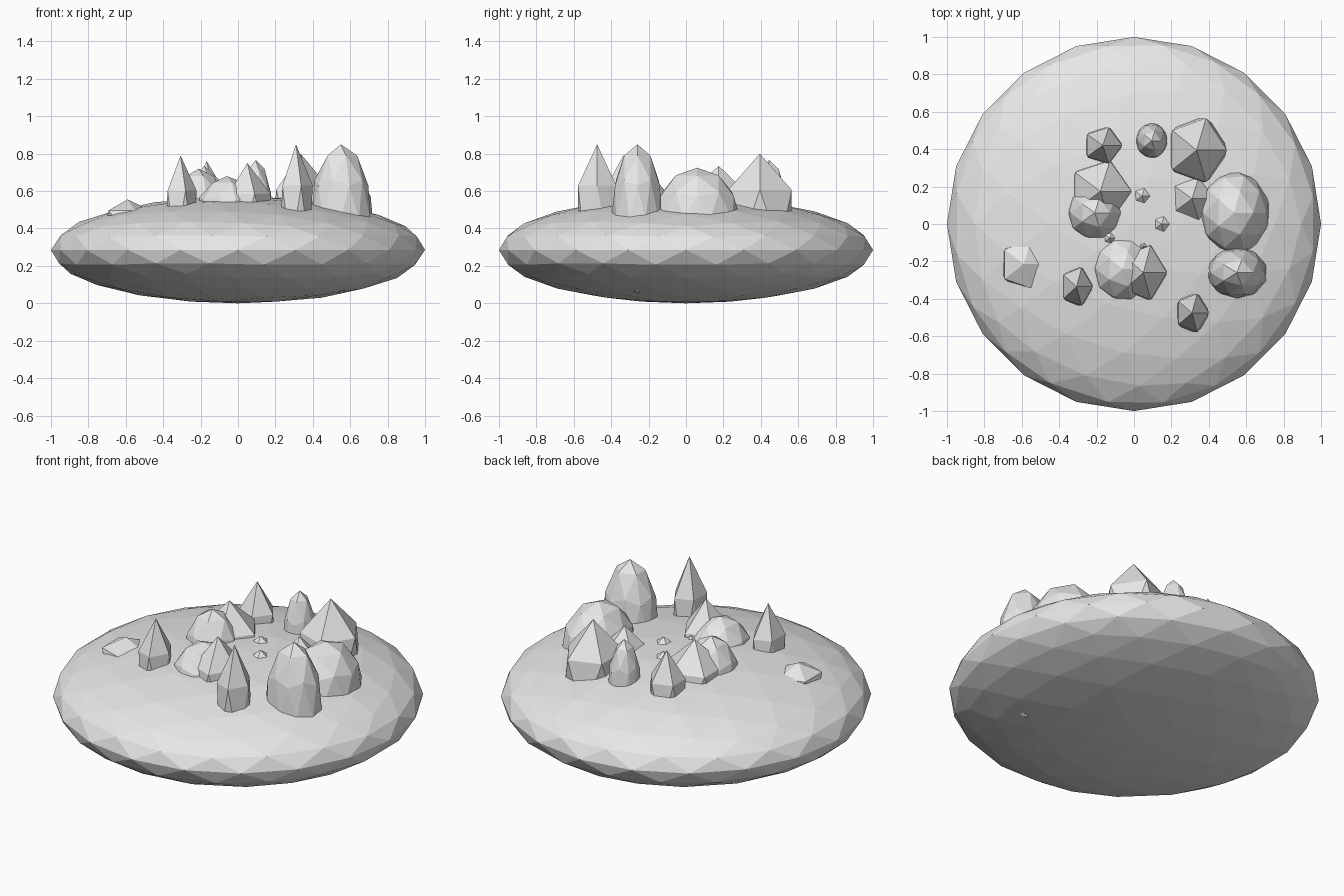
import bpy

# Remove the default cube
cube = bpy.data.objects.get("Cube")
if cube:
    bpy.data.objects.remove(cube, do_unlink=True)

# Single stone colour
stone = bpy.data.materials.new("stone_grey")
stone.use_nodes = True
grey = (0.8, 0.8, 0.8, 1.0)
stone.diffuse_color = grey
stone.node_tree.nodes["Principled BSDF"].inputs["Base Color"].default_value = grey


def faceted_ball(name, centre, radii, detail):
    """Flat-shaded icosphere stretched to the given radii."""
    bpy.ops.mesh.primitive_ico_sphere_add(subdivisions=detail, radius=1, location=centre)
    ball = bpy.context.object
    ball.name = name
    ball.scale = radii
    ball.data.materials.append(stone)
    return ball


# Island: flattened ball
HALF = 0.285
faceted_ball("island_base", (0, 0, HALF), (1, 1, HALF), 3)

# Stones are all sunk to the same level; entries are x, y, x radius, y radius, top
LEVEL = 0.45
boulders = [
    (0.095, 0.445, 0.09, 0.10, 0.765),
    (-0.21, 0.06, 0.155, 0.155, 0.72),
    (-0.06, -0.24, 0.17, 0.185, 0.68),
    (0.535, 0.06, 0.195, 0.23, 0.725),
    (0.55, -0.26, 0.165, 0.14, 0.85),
]
crystals = [
    (-0.167, 0.42, 0.115, 0.113, 0.76),
    (0.335, 0.395, 0.18, 0.20, 0.80),
    (0.31, 0.135, 0.13, 0.133, 0.67),
    (-0.18, 0.175, 0.185, 0.19, 0.735),
    (0.05, -0.26, 0.14, 0.17, 0.75),
    (0.31, -0.475, 0.10, 0.12, 0.85),
    (-0.307, -0.335, 0.096, 0.12, 0.79),
    (-0.59, -0.215, 0.14, 0.15, 0.555),
]
pebbles = [
    (0.043, 0.15, 0.12, 0.12, 0.595),
    (0.147, 0.0, 0.12, 0.12, 0.595),
    (-0.13, -0.075, 0.10, 0.10, 0.59),
    (0.05, -0.12, 0.08, 0.08, 0.585),
]

# Rounded boulders, pointed crystals and small crystal tips
for kind, items, detail in (("boulder", boulders, 2), ("crystal", crystals, 1),
                            ("crystal_tip", pebbles, 1)):
    for i, (x, y, rx, ry, top) in enumerate(items, 1):
        faceted_ball(f"{kind}_{i}", (x, y, LEVEL), (rx, ry, top - LEVEL), detail)
